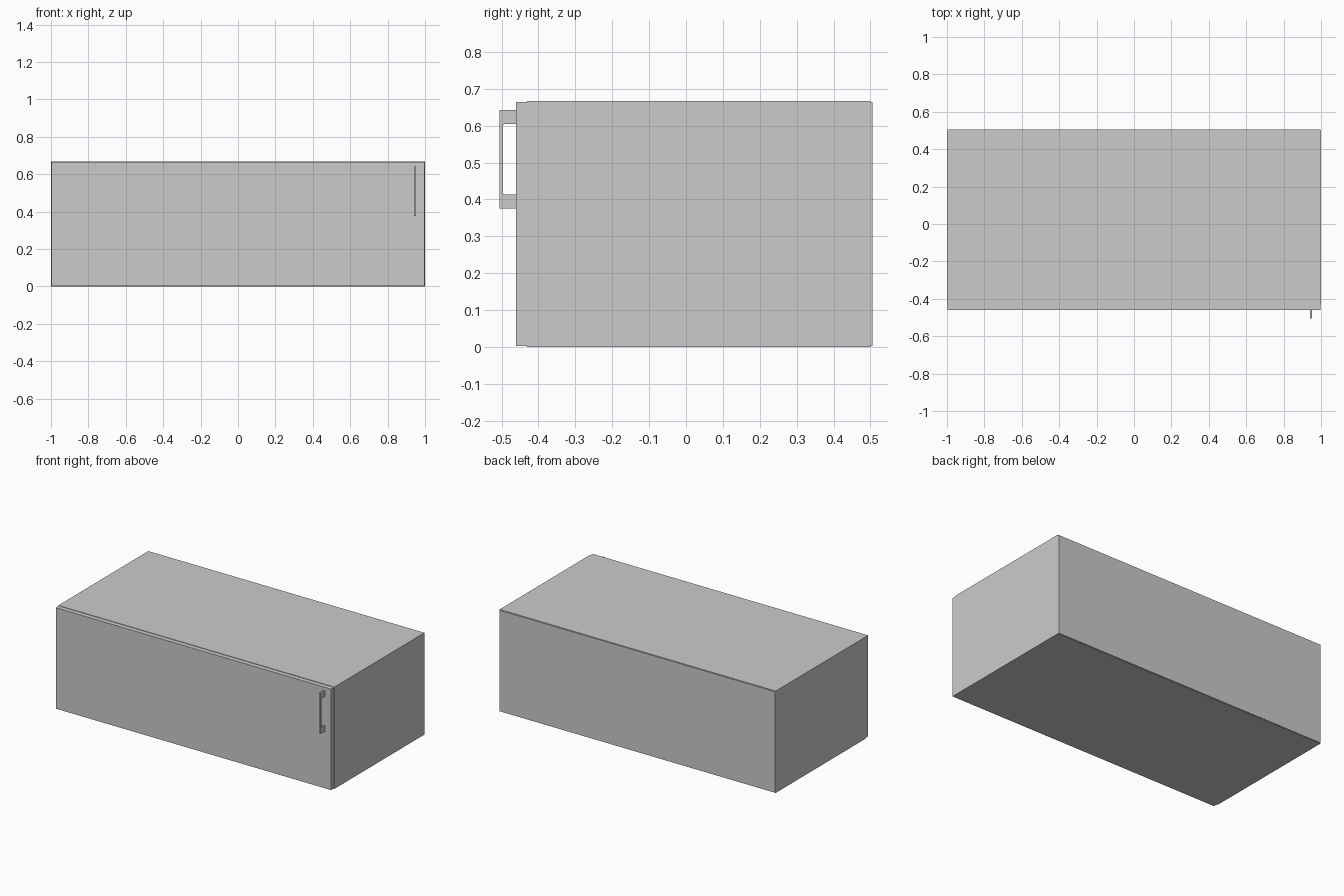
import bpy, bmesh

if "Cube" in bpy.data.objects:
    bpy.data.objects.remove(bpy.data.objects["Cube"])

W, H, T = 1.0, 0.667, 0.03          # half width, height, board thickness
FRONT, BACK, REAR = -0.431, 0.50, 0.505


def box(name, x0, x1, y0, y1, z0, z1):
    bm = bmesh.new()
    bmesh.ops.create_cube(bm, size=1)
    for v in bm.verts:
        v.co = ((x0 + x1) / 2 + v.co.x * (x1 - x0),
                (y0 + y1) / 2 + v.co.y * (y1 - y0),
                (z0 + z1) / 2 + v.co.z * (z1 - z0))
    return finish(name, bm)


def finish(name, bm):
    bmesh.ops.recalc_face_normals(bm, faces=bm.faces)
    mesh = bpy.data.meshes.new(name)
    bm.to_mesh(mesh)
    bm.free()
    obj = bpy.data.objects.new(name, mesh)
    bpy.context.collection.objects.link(obj)
    return obj


# Carcass: full-height sides with top and bottom boards between them
box("left_side", -W, -W + T, FRONT, BACK, 0, H)
box("right_side", W - T, W, FRONT, BACK, 0, H)
box("bottom_board", -W + T, W - T, FRONT, BACK, 0, T)
box("top_board", -W + T, W - T, FRONT, BACK, H - T, H)

# Thin back sheet, slightly inset from the carcass outline
g = 0.003
box("back_panel", -W + g, W - g, BACK, REAR, g, H - g)

# Single wide door
box("door", -W + g, W - g, -0.461, FRONT, g, H - g)

# Door pull: C-shaped side profile (y, z) extruded across x
profile = [(-0.461, 0.376), (-0.505, 0.376), (-0.505, 0.642), (-0.461, 0.642),
           (-0.461, 0.605), (-0.492, 0.605), (-0.496, 0.601),
           (-0.496, 0.417), (-0.492, 0.413), (-0.461, 0.413)]
bm = bmesh.new()
face = bm.faces.new([bm.verts.new((0.94, y, z)) for y, z in profile])
ext = bmesh.ops.extrude_face_region(bm, geom=[face])
bmesh.ops.translate(bm, vec=(0.012, 0, 0),
                    verts=[e for e in ext["geom"] if isinstance(e, bmesh.types.BMVert)])
finish("door_handle", bm)
